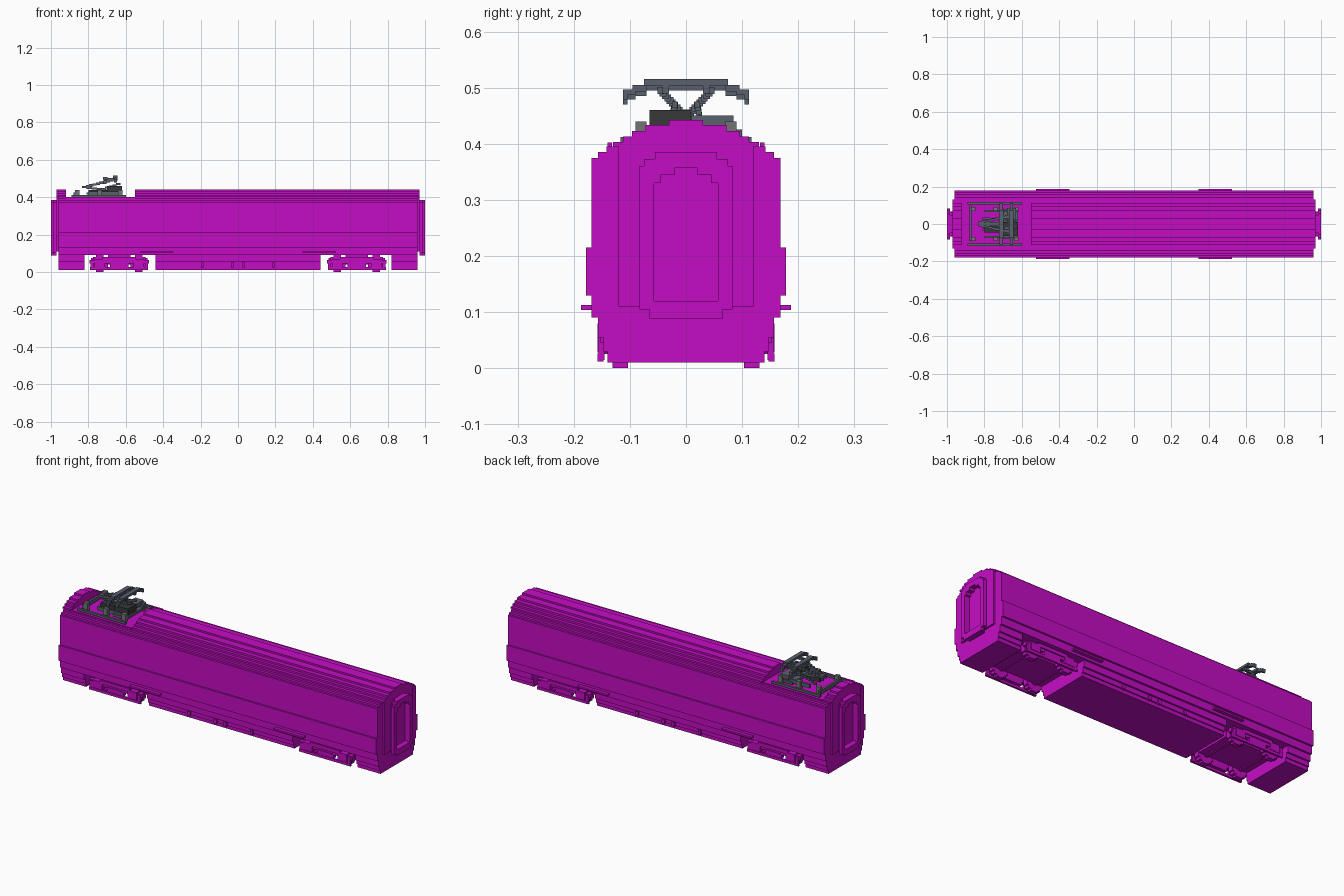
import bpy
import bmesh
from mathutils import Vector

old = bpy.data.objects.get("Cube")
if old:
    bpy.data.objects.remove(old)


def material(name, rgb):
    m = bpy.data.materials.new(name)
    m.use_nodes = True
    m.diffuse_color = (*rgb, 1)
    m.node_tree.nodes["Principled BSDF"].inputs["Base Color"].default_value = (*rgb, 1)
    return m


MAGENTA = material("magenta", (0.55, 0.004, 0.55))
SLATE = material("slate grey", (0.10, 0.12, 0.155))
DARK = material("dark grey", (0.04, 0.04, 0.04))
GREY = material("mid grey", (0.17, 0.175, 0.18))


def finish(name, bm, mat):
    bmesh.ops.recalc_face_normals(bm, faces=bm.faces)
    me = bpy.data.meshes.new(name)
    bm.to_mesh(me)
    bm.free()
    me.materials.append(mat)
    ob = bpy.data.objects.new(name, me)
    bpy.context.collection.objects.link(ob)
    return ob


def add_box(bm, x, y, z):
    """Box spanning the (low, high) pairs x, y, z."""
    verts = bmesh.ops.create_cube(bm, size=1)["verts"]
    for v in verts:
        for i, (lo, hi) in enumerate((x, y, z)):
            v.co[i] = lo if v.co[i] < 0 else hi


def boxes(name, spans, mat):
    bm = bmesh.new()
    for s in spans:
        add_box(bm, *s)
    return finish(name, bm, mat)


def steps(z0, levels):
    """Stepped right-hand edge, from (half width, top height) levels."""
    pts = []
    for w, z in levels:
        pts += [(w, z0), (w, z)]
        z0 = z
    return pts


def prism(name, outline, x0, x1, mat=MAGENTA):
    bm = bmesh.new()
    f = bm.faces.new([bm.verts.new((x0, y, z)) for y, z in outline])
    new = bmesh.ops.extrude_face_region(bm, geom=[f])["geom"]
    for v in new:
        if isinstance(v, bmesh.types.BMVert):
            v.co.x = x1
    return finish(name, bm, mat)


def symmetric(edge):
    return edge + [(-y, z) for y, z in reversed(edge)]


def stair(bm, p, q, n, size):
    """Blocky sloping bar from p to q made of n cubes."""
    p, q = Vector(p), Vector(q)
    for i in range(n):
        c = p.lerp(q, i / (n - 1))
        add_box(bm, *[(c[k] - size[k] / 2, c[k] + size[k] / 2) for k in range(3)])


# Main body shell and stepped roof, open around the current collector
wall = steps(0.09, [(0.168, 0.13), (0.178, 0.215), (0.168, 0.375),
                    (0.157, 0.385), (0.142, 0.395)])
prism("body_shell", symmetric(wall), -0.96, 0.96)
roof = steps(0.395, [(0.13, 0.403), (0.112, 0.413), (0.096, 0.423),
                     (0.072, 0.433), (0.03, 0.442)])
prism("main_roof", symmetric(roof), -0.55, 0.97)
prism("end_roof", symmetric(roof), -0.97, -0.92)
boxes("recess_edges", [((-0.92, -0.55), (s * 0.136 - 0.004, s * 0.136 + 0.004), (0.39, 0.402))
                       for s in (-1, 1)], MAGENTA)

# End walls with gangway frames around recessed doors
outer = steps(0.088, [(0.065, 0.105), (0.083, 0.36), (0.075, 0.373), (0.055, 0.385)])
inner = steps(0.12, [(0.057, 0.33), (0.045, 0.345), (0.02, 0.358)])
neck = [(y * 0.82, z) for y, z in outer]


def half_ring(out):
    return ([(0, out[0][1])] + out + [(0, out[-1][1]), (0, inner[-1][1])]
            + inner[::-1] + [(0, inner[0][1])])


for end, label in ((-1, "right"), (1, "left")):
    boxes(label + "_end_wall", [(sorted((end * 0.95, end * 0.97)), (-0.12, 0.12), (0.11, 0.40))], MAGENTA)
    for side in (-1, 1):
        tag = label + ("_back" if side > 0 else "_front")
        for part, out, a, b in (("_gangway_neck", neck, 0.97, 0.983),
                                ("_gangway_frame", outer, 0.983, 1.0)):
            prism(tag + part, [(side * y, z) for y, z in half_ring(out)], end * a, end * b)

# Underframe skirts
skirt = symmetric(steps(0.01, [(0.14, 0.03), (0.147, 0.055), (0.157, 0.095)]))
prism("centre_skirt", skirt, -0.44, 0.44)
prism("left_end_skirt", skirt, 0.82, 0.96)
prism("right_end_skirt", skirt, -0.96, -0.82)
boxes("skirt_latches", [((x - 0.008, x + 0.008), (s * 0.15 - 0.006, s * 0.15 + 0.006), (0.025, 0.05))
                        for x in (-0.19, -0.03, 0.03, 0.19) for s in (-1, 1)], MAGENTA)

# Bogies: blocky wheels, axles, side frames and footsteps
for cx, label in ((-0.635, "right"), (0.635, "left")):
    frame, wheels = [], []
    frame.append(((cx - 0.15, cx + 0.15), (-0.10, 0.10), (0.04, 0.075)))
    frame.append(((cx - 0.06, cx + 0.06), (-0.13, 0.13), (0.07, 0.10)))
    for s in (-1, 1):
        def band(a, b):
            return sorted((s * a, s * b))
        frame += [
            ((cx - 0.155, cx + 0.155), band(0.147, 0.158), (0.012, 0.026)),
            ((cx - 0.16, cx + 0.16), band(0.13, 0.152), (0.045, 0.065)),
            ((cx - 0.09, cx + 0.09), band(0.13, 0.158), (0.06, 0.08)),
            ((cx - 0.05, cx + 0.05), band(0.13, 0.155), (0.025, 0.05)),
        ]
        for d in (-0.105, 0.105):
            x = cx + d
            frame += [((x - 0.028, x + 0.028), band(0.13, 0.158), (0.028, 0.07)),
                      ((x + d * 0.38 - 0.008, x + d * 0.38 + 0.008), band(0.145, 0.156), (0.015, 0.06))]
            for w, lo, hi in ((0.02, 0, 0.09), (0.036, 0.01, 0.08), (0.045, 0.025, 0.065)):
                wheels.append(((x - w, x + w), band(0.103, 0.131), (lo, hi)))
    for d in (-0.105, 0.105):
        wheels.append(((cx + d - 0.01, cx + d + 0.01), (-0.11, 0.11), (0.035, 0.055)))
    boxes(label + "_bogie_frame", frame, MAGENTA)
    boxes(label + "_bogie_wheels", wheels, MAGENTA)
    sx = 0.435 if cx > 0 else -0.435
    boxes(label + "_door_steps", [((sx - 0.09, sx + 0.09), sorted((s * 0.16, s * 0.187)), (0.104, 0.113))
                                  for s in (-1, 1)], MAGENTA)

# Current collector: base rails and insulators
boxes("collector_base", [
    ((-0.89, -0.60), (0.105, 0.117), (0.40, 0.412)),
    ((-0.89, -0.60), (-0.117, -0.105), (0.40, 0.412)),
    ((-0.88, -0.868), (-0.09, 0.10), (0.405, 0.425)),
    ((-0.70, -0.62), (-0.08, 0.08), (0.405, 0.418)),
    ((-0.80, -0.62), (-0.075, -0.063), (0.41, 0.43)),
    ((-0.80, -0.62), (0.063, 0.075), (0.41, 0.43)),
], SLATE)
boxes("insulators", [((x - 0.012, x + 0.012), (y - 0.01, y + 0.01), (0.395, 0.44))
                     for x in (-0.86, -0.74, -0.63) for y in (-0.08, 0.08)], GREY)
boxes("drive_housing", [((-0.70, -0.62), (-0.065, 0.008), (0.425, 0.46)),
                        ((-0.80, -0.70), (-0.045, -0.01), (0.41, 0.44))], DARK)
boxes("drive_cylinder", [((-0.68, -0.63), (0.01, 0.085), (0.428, 0.45))], SLATE)

# Folding arms and contact head
bm = bmesh.new()
stair(bm, (-0.64, 0, 0.425), (-0.82, 0, 0.455), 8, (0.03, 0.022, 0.012))
for s in (-1, 1):
    stair(bm, (-0.82, s * 0.008, 0.455), (-0.66, s * 0.045, 0.495), 10, (0.022, 0.012, 0.012))
    stair(bm, (-0.80, s * 0.03, 0.42), (-0.64, s * 0.02, 0.47), 9, (0.022, 0.01, 0.01))
finish("collector_arms", bm, SLATE)
head = []
for x, dz in ((-0.71, -0.008), (-0.655, 0)):
    head.append(((x - 0.012, x + 0.012), (-0.075, 0.075), (0.503 + dz, 0.515 + dz)))
    for s in (-1, 1):
        head += [((x - 0.008, x + 0.008), sorted((s * a, s * b)), (lo + dz, hi + dz))
                 for a, b, lo, hi in ((0.07, 0.095, 0.493, 0.505), (0.09, 0.112, 0.487, 0.497),
                                      (0.104, 0.112, 0.478, 0.49))]
head += [((-0.72, -0.645), sorted((s * 0.03, s * 0.042)), (0.49, 0.503)) for s in (-1, 1)]
boxes("contact_head", head, SLATE)
